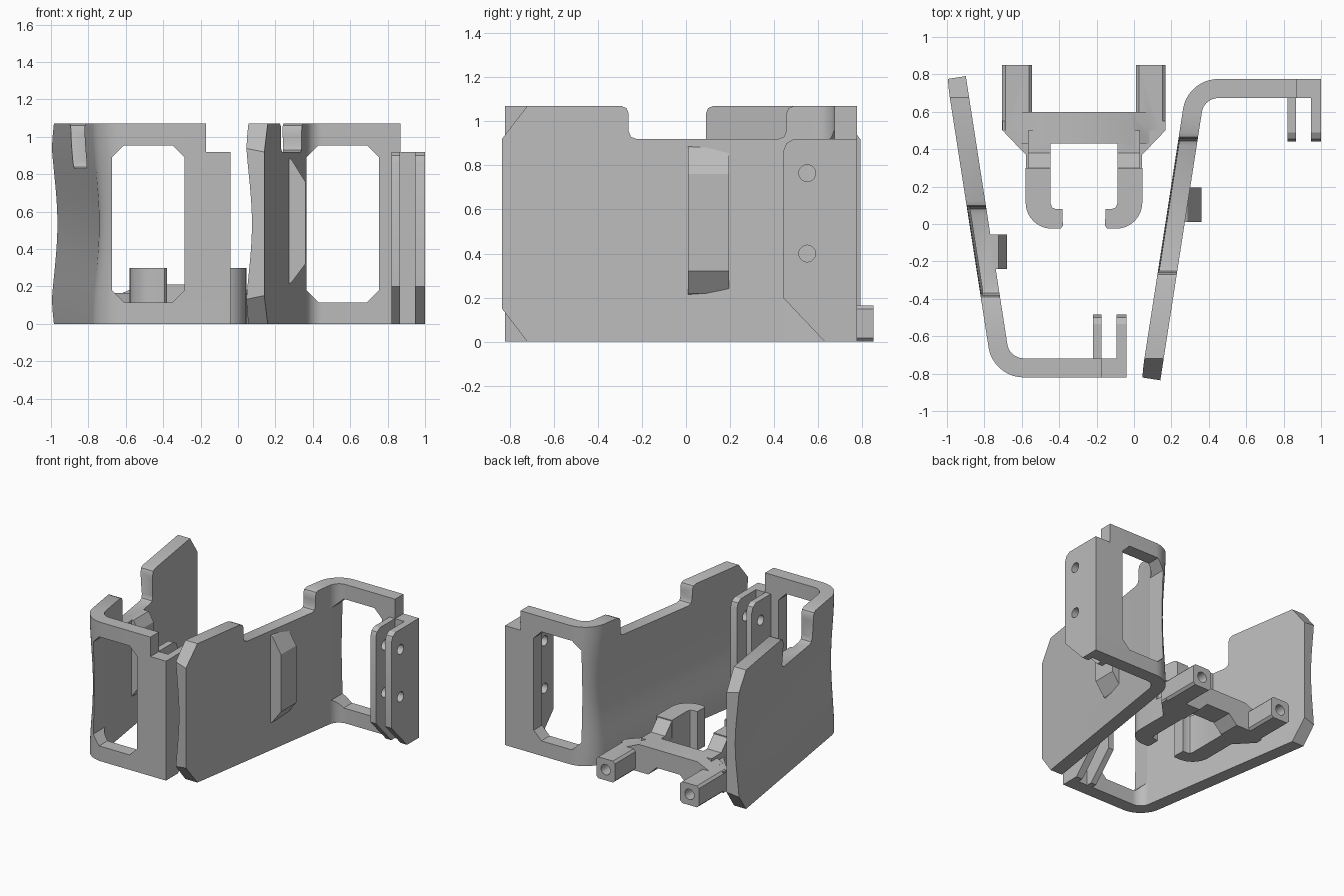
import bpy, bmesh, math
from mathutils import Matrix, Vector

if "Cube" in bpy.data.objects:
    bpy.data.objects.remove(bpy.data.objects["Cube"])

grey = bpy.data.materials.new("light_grey")
grey.diffuse_color = (0.50, 0.50, 0.50, 1)
grey.use_nodes = True
grey.node_tree.nodes["Principled BSDF"].inputs["Base Color"].default_value = grey.diffuse_color
H = 1.07


def add(name, bm):
    bmesh.ops.recalc_face_normals(bm, faces=bm.faces[:])
    me = bpy.data.meshes.new(name)
    bm.to_mesh(me)
    bm.free()
    ob = bpy.data.objects.new(name, me)
    bpy.context.collection.objects.link(ob)
    me.materials.append(grey)
    return ob


def prism(name, pts, axis, lo, hi):
    """Closed 2D outline swept along one axis."""
    def place(p, h):
        a, b = p
        return {'x': (h, a, b), 'y': (a, h, b), 'z': (a, b, h)}[axis]
    bm = bmesh.new()
    low = [bm.verts.new(place(p, lo)) for p in pts]
    top = [bm.verts.new(place(p, hi)) for p in pts]
    bm.faces.new(low)
    bm.faces.new(top)
    for i in range(len(pts)):
        j = (i + 1) % len(pts)
        bm.faces.new((low[i], low[j], top[j], top[i]))
    return add(name, bm)


def circle(cx, cy, r, a0=0, a1=360, n=20):
    return [(cx + r * math.cos(math.radians(a0 + (a1 - a0) * i / n)),
             cy + r * math.sin(math.radians(a0 + (a1 - a0) * i / n)))
            for i in range(n + (a1 - a0 < 360))]


def combine(ob, parts, op):
    """Apply booleans and remove the helper parts."""
    for p in parts:
        m = ob.modifiers.new("cut", 'BOOLEAN')
        m.object, m.operation, m.solver = p, op, 'EXACT'
    deps = bpy.context.evaluated_depsgraph_get()
    deps.update()
    me = bpy.data.meshes.new_from_object(ob.evaluated_get(deps))
    ob.modifiers.clear()
    ob.data = me
    for p in parts:
        bpy.data.objects.remove(p)


def finish(ob):
    ob.data.materials.clear()
    ob.data.materials.append(grey)
    bpy.ops.object.select_all(action='DESELECT')
    ob.select_set(True)
    bpy.context.view_layer.objects.active = ob
    bpy.ops.object.shade_smooth_by_angle(angle=math.radians(25))


def bent_wall():
    """L-shaped wall whose long outer side is hollowed at mid height."""
    t, c, r = 0.102, Vector((0.45, 0.585)), 0.19
    st = [(Vector((0.04, -0.82)), Vector((-0.988, 0.153)), 1)]
    for i in range(13):
        a = math.radians(171.2 - 81.2 * i / 12)
        n = Vector((math.cos(a), math.sin(a)))
        st.append((c + r * n, n, 1 - i / 12))
    st.append((Vector((1.0, 0.775)), Vector((0, 1)), 0))
    bm = bmesh.new()
    rows = []
    for k in range(17):
        z = H * k / 16
        dip = 0.035 * math.sin(math.pi * k / 16) ** 2
        outer = [bm.verts.new((*(p - n * dip * w), z)) for p, n, w in st]
        inner = [bm.verts.new((*(p - n * t), z)) for p, n, w in st]
        rows.append(outer + inner[::-1])
    m = len(rows[0])
    for a, b in zip(rows, rows[1:]):
        for i in range(m):
            j = (i + 1) % m
            bm.faces.new((a[i], a[j], b[j], b[i]))
    for row in (rows[0], rows[-1]):
        for i in range(m // 2 - 1):
            bm.faces.new((row[i], row[i + 1], row[m - 2 - i], row[m - 1 - i]))
    return add("bracket", bm)


def bracket(name, y0, y1, depth, mirrored):
    ob = bent_wall()
    # hinge tabs and wedge-shaped stop
    tab = [(0.74, 0), (0.63, 0), (0.44, 0.2), (0.44, 0.86), (0.455, 0.9),
           (0.49, 0.92), (0.74, 0.92)]
    wedge = [(0.24, 0.2), (0.285, 0.22), (0.36, 0.32), (0.36, 0.76),
             (0.285, 0.88), (0.24, 0.9)]
    combine(ob, [prism("tab_in", tab, 'x', 0.82, 0.866),
                 prism("tab_out", tab, 'x', 0.946, 0.9999),
                 prism("stop", wedge, 'y', 0.01, 0.195)], 'UNION')
    # window, top notch, lowered hinge end, clipped plate corners, screw holes
    x0, x1, z0, z1, e = 0.365, 0.755, 0.115, 0.955, 0.065
    window = [(x0 + e, z0), (x1 - e, z0), (x1, z0 + e), (x1, z1 - e),
              (x1 - e, z1), (x0 + e, z1), (x0, z1 - e), (x0, z0 + e)]
    f = 0.035
    notch = [(y0 - f, H + .1), (y0 - f, H), (y0 - .01, H - .01), (y0, H - f),
             (y0, depth + f), (y0 + .01, depth + .01), (y0 + f, depth),
             (y1 - f, depth), (y1 - .01, depth + .01), (y1, depth + f),
             (y1, H - f), (y1 + .01, H - .01), (y1 + f, H), (y1 + f, H + .1)]
    combine(ob, [
        prism("window", window, 'y', 0.61, 0.9),
        prism("notch", notch, 'x', -0.2, 0.48),
        prism("step", [(0.868, 0.92), (1.1, 0.92), (1.1, 1.2), (0.868, 1.2)],
              'y', 0.3, 0.9),
        prism("low_corner", [(-0.72, -0.0), (-0.85, 0.17), (-1, 0.17),
                             (-1, -0.1), (-0.72, -0.1)], 'x', -0.3, 0.4),
        prism("top_corner", [(-0.72, H), (-0.85, 0.90), (-1, 0.90),
                             (-1, 1.2), (-0.72, 1.2)], 'x', -0.3, 0.4),
        prism("hole_low", circle(0.55, 0.4, 0.038), 'x', 0.78, 1.1),
        prism("hole_high", circle(0.55, 0.765, 0.038), 'x', 0.78, 1.1),
    ], 'DIFFERENCE')
    if mirrored:
        ob.data.transform(Matrix.Translation((-1.04, -0.045, 0))
                          @ Matrix.Diagonal((1, -1, 1, 1)))
        ob.data.flip_normals()
    ob.name = name
    finish(ob)


bracket("right_bracket", -0.26, 0.455, 0.92, False)
bracket("left_bracket", -0.135, 0.335, 0.83, True)

# clip: arched crossbar with two drilled prongs and two hooked legs
CX = -0.2675
bar = [(-0.31, 0), (-0.17, 0), (-0.10, 0.07), (0.10, 0.07), (0.17, 0),
       (0.31, 0), (0.35, 0.165), (0.25, 0.21), (-0.25, 0.21), (-0.35, 0.165)]
clip = prism("clip", [(CX + x, z) for x, z in bar], 'y', 0.431, 0.6)
parts, holes = [], []
for s, side in ((-1, "left"), (1, "right")):
    def fx(pts):
        return [(CX + s * x, y) for x, y in pts]
    parts.append(prism(side + "_prong", fx(
        [(0.295, 0), (0.42, 0), (0.437, 0.017), (0.437, 0.148), (0.42, 0.165),
         (0.295, 0.165), (0.278, 0.148), (0.278, 0.017)]), 'y', 0.5, 0.85))
    parts.append(prism(side + "_shoulder", fx(
        [(0.178, 0.29), (0.311, 0.29), (0.311, 0.37), (0.436, 0.501),
         (0.436, 0.55), (0.178, 0.55)]), 'z', 0.0, 0.164))
    parts.append(prism(side + "_ramp", [
        (0.295, 0.01), (0.5, 0.01), (0.5, 0.208), (0.38, 0.208),
        (0.295, 0.298)], 'x', CX + s * 0.179, CX + s * 0.30))
    hook = ([(0.1785, 0.3), (0.1785, 0.11), (0.17, 0.088), (0.15, 0.08),
             (0.115, 0.08), (0.113, -0.01), (0.125, -0.025)]
            + circle(0.172, 0.115, 0.14, -90, 0, 10) + [(0.312, 0.3)])
    parts.append(prism(side + "_hook", fx(hook), 'z', 0, 0.3))
    holes.append(prism(side + "_hole", fx(circle(0.357, 0.083, 0.04)),
                       'y', 0.62, 0.9))
combine(clip, parts, 'UNION')
combine(clip, holes, 'DIFFERENCE')
finish(clip)
